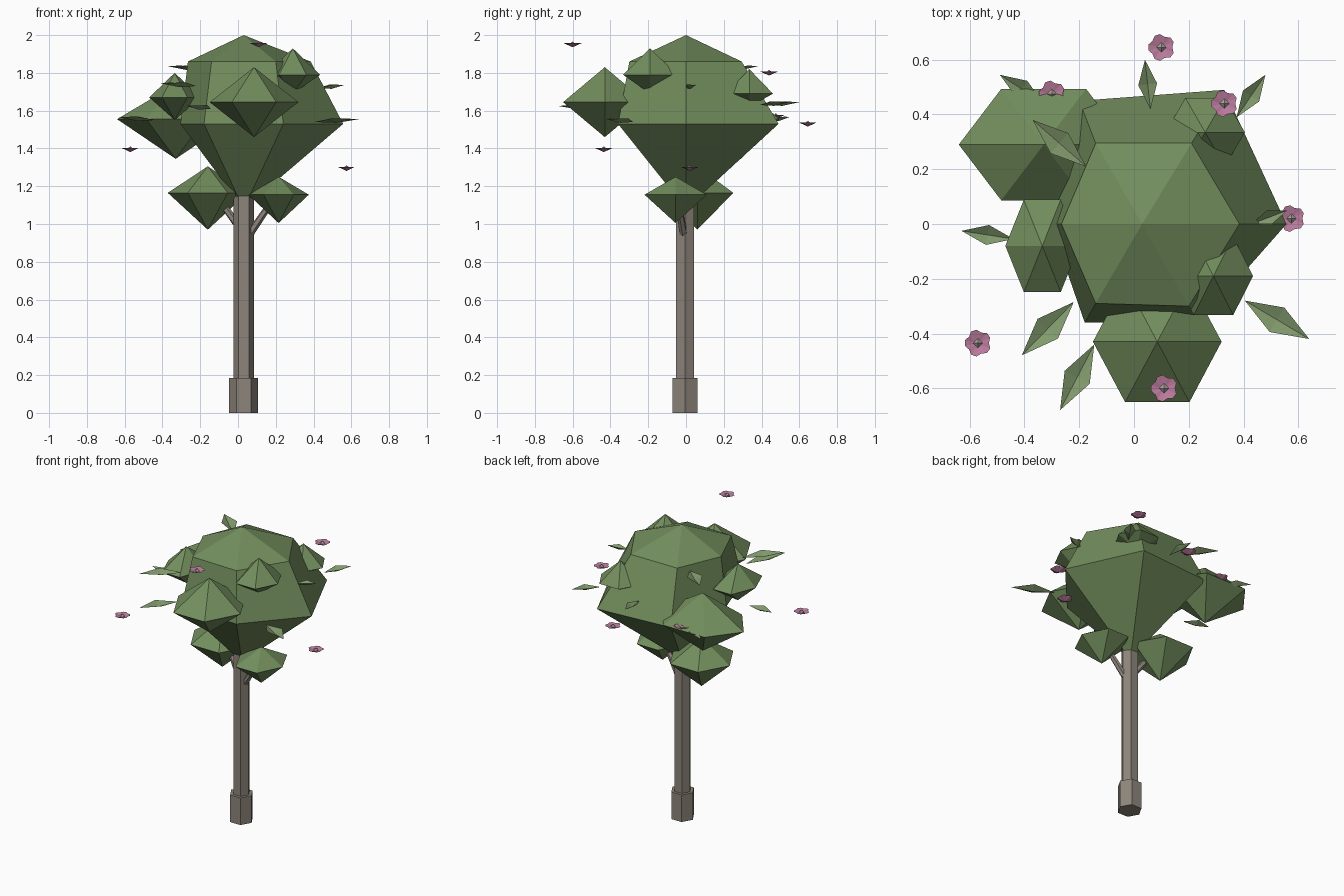
import bpy, math
from mathutils import Vector

if "Cube" in bpy.data.objects:
    bpy.data.objects.remove(bpy.data.objects["Cube"])


def material(name, rgb):
    m = bpy.data.materials.new(name)
    m.diffuse_color = (*rgb, 1)
    m.use_nodes = True
    m.node_tree.nodes["Principled BSDF"].inputs["Base Color"].default_value = m.diffuse_color
    return m


BARK = material("bark", (0.27, 0.235, 0.20))
GREEN = material("foliage", (0.17, 0.27, 0.11))
LEAF = material("leaf_green", (0.22, 0.32, 0.15))
PINK = material("petal_pink", (0.50, 0.20, 0.34))
PALE = material("flower_centre", (0.40, 0.36, 0.33))


def mesh(name, verts, faces, mat):
    me = bpy.data.meshes.new(name)
    me.from_pydata(verts, [], faces)
    me.materials.append(mat)
    ob = bpy.data.objects.new(name, me)
    bpy.context.collection.objects.link(ob)
    return ob


def rod(name, a, b, r1, r2, mat, sides=6):
    a, b = Vector(a), Vector(b)
    bpy.ops.mesh.primitive_cone_add(vertices=sides, radius1=r1, radius2=r2,
                                    depth=(b - a).length, location=(a + b) / 2)
    ob = bpy.context.object
    ob.rotation_euler = (b - a).to_track_quat('Z', 'Y').to_euler()
    ob.name = name
    ob.data.materials.append(mat)
    return ob


def rings(name, top, levels, bottom, mat):
    """Closed faceted solid: apex, rings of equal count, lower apex."""
    n = len(levels[0])
    verts = [top] + [p for ring in levels for p in ring] + [bottom]
    last = len(verts) - 1
    faces = [(0, 1 + i, 1 + (i + 1) % n) for i in range(n)]
    for k in range(len(levels) - 1):
        a, b = 1 + k * n, 1 + (k + 1) * n
        faces += [(a + i, b + i, b + (i + 1) % n, a + (i + 1) % n) for i in range(n)]
    a = 1 + (len(levels) - 1) * n
    faces += [(a + (i + 1) % n, a + i, last) for i in range(n)]
    return mesh(name, verts, faces, mat)


def circle(x, y, z, rx, ry, n=6):
    return [(x + rx * math.cos(math.tau * i / n),
             y + ry * math.sin(math.tau * i / n), z) for i in range(n)]


# Trunk: hexagonal column with wider foot (corners on +-x)
for name, r, z0, z1 in (("trunk_foot", 0.077, 0, 0.185), ("trunk", 0.055, 0.17, 1.16)):
    rings(name, (0.03, -0.006, z1),
          [circle(0.03, -0.006, z1, r, r), circle(0.03, -0.006, z0, r, r)],
          (0.03, -0.006, z0), BARK)

# Branches to the two lower clumps
rod("branch_right", (0.05, -0.01, 0.93), (0.215, -0.05, 1.17), 0.022, 0.015, BARK)
rod("branch_left", (0.01, 0.0, 0.98), (-0.13, 0.05, 1.17), 0.022, 0.015, BARK)

# Main crown: uneven six-sided rings
upper = [(0.385, 0), (0.21, 0.295), (-0.14, 0.295), (-0.265, 0), (-0.14, -0.29), (0.2, -0.30)]
widest = [(0.557, 0), (0.33, 0.49), (-0.2, 0.45), (-0.305, 0), (-0.18, -0.36), (0.24, -0.36)]
rings("crown", (0.03, 0, 2.0),
      [[(x, y, 1.86) for x, y in upper], [(x, y, 1.53) for x, y in widest]],
      (0.03, 0, 1.08), GREEN)

# Leaf clumps: x, y, z of the widest level, x and y radius, top z, bottom z
clumps = [
    (-0.33, 0.29, 1.555, 0.31, 0.235, 1.74, 1.345),
    (0.085, -0.43, 1.645, 0.235, 0.255, 1.83, 1.46),
    (0.29, -0.19, 1.79, 0.145, 0.165, 1.93, 1.69),
    (0.26, 0.335, 1.69, 0.145, 0.145, 1.82, 1.62),
    (-0.335, -0.08, 1.67, 0.135, 0.195, 1.80, 1.55),
    (-0.16, 0.06, 1.165, 0.212, 0.22, 1.305, 0.97),
    (0.215, -0.055, 1.155, 0.16, 0.19, 1.25, 1.005),
]
for i, (x, y, z, rx, ry, top, bot) in enumerate(clumps):
    rings(f"leaf_clump_{i + 1}", (x, y, top), [circle(x, y, z, rx, ry)], (x, y, bot), GREEN)

# Single leaves: folded kites from base to tip
leaves = [
    (-0.22, -0.285, -0.41, -0.48, 1.74), (-0.145, -0.44, -0.27, -0.68, 1.62),
    (0.405, -0.28, 0.64, -0.42, 1.55), (0.375, 0.39, 0.48, 0.545, 1.64),
    (0.06, 0.42, 0.04, 0.6, 1.64), (-0.175, 0.21, -0.37, 0.38, 1.83),
    (-0.33, 0.44, -0.49, 0.545, 1.56), (-0.44, -0.055, -0.63, -0.025, 1.56),
    (0.43, 0.0, 0.56, 0.05, 1.73),
]
for i, (x0, y0, x1, y1, z) in enumerate(leaves):
    a, b = Vector((x0, y0, z - 0.01)), Vector((x1, y1, z + 0.005))
    d = b - a
    side = Vector((-d.y, d.x, 0)).normalized() * d.length * 0.19
    mid = a + d * 0.5
    lift = Vector((0, 0, 0.012))
    mesh(f"leaf_{i + 1}", [a, mid + side + lift, b, mid - side + lift, mid - lift],
         [(0, 4, 1), (4, 2, 1), (0, 3, 4), (4, 3, 2)], LEAF)

# Blossoms: shallow five-petal dish with a faceted centre
blossoms = [(0.1, 0.645, 1.53), (0.33, 0.44, 1.80), (0.575, 0.02, 1.295),
            (-0.57, -0.435, 1.395), (0.11, -0.6, 1.95), (-0.3, 0.475, 1.57)]
for i, (x, y, z) in enumerate(blossoms):
    rim = []
    for k in range(15):
        r = 0.040 if k % 3 == 0 else 0.049
        t = math.tau * k / 15
        rim.append((x + r * math.cos(t), y + r * math.sin(t), z + 0.008))
    rings(f"blossom_{i + 1}", (x, y, z - 0.004), [rim], (x, y, z - 0.014), PINK)
    rings(f"blossom_centre_{i + 1}", (x, y, z + 0.016),
          [circle(x, y, z + 0.002, 0.018, 0.018, 4)], (x, y, z - 0.012), PALE)
